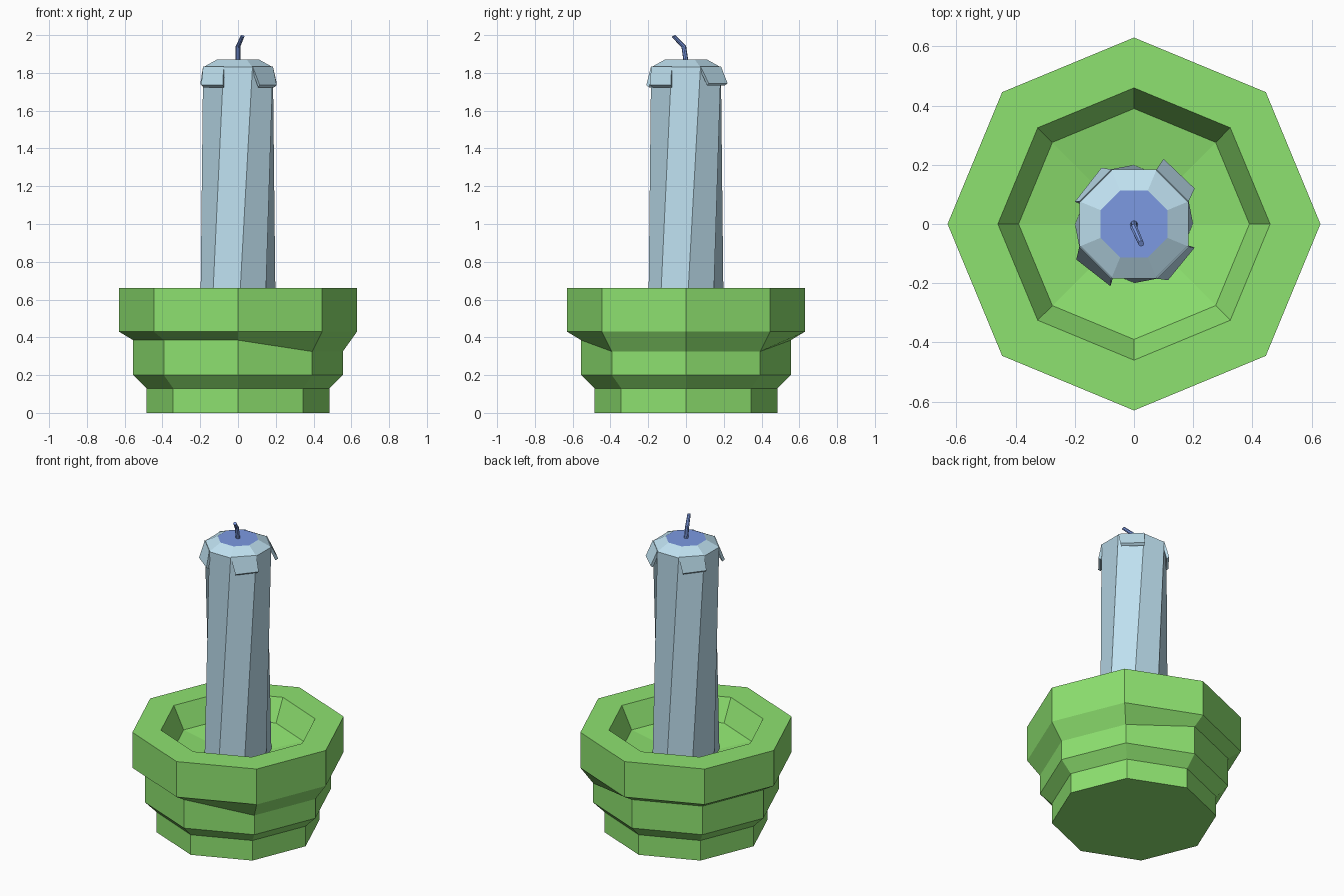
import bpy, bmesh
from math import cos, sin, pi, radians
from mathutils import Vector

if "Cube" in bpy.data.objects:
    bpy.data.objects.remove(bpy.data.objects["Cube"])


def material(name, rgb):
    m = bpy.data.materials.new(name)
    m.diffuse_color = (*rgb, 1)
    m.use_nodes = True
    m.node_tree.nodes["Principled BSDF"].inputs["Base Color"].default_value = m.diffuse_color
    return m


GREEN = material("green_glaze", (0.27, 0.76, 0.16))
WAX = material("pale_wax", (0.52, 0.75, 0.87))
BLUE = material("blue_wax", (0.20, 0.32, 0.76))


def octagon(r, z, turn=0.0):
    return [Vector((r * cos(i * pi / 4 + turn), r * sin(i * pi / 4 + turn), z)) for i in range(8)]


def loft(name, rings, mats, start_cap=True, end_cap=True, tip=None, end_mat=0):
    """Skin a stack of equal rings, closed with flat caps or a central tip."""
    bm = bmesh.new()
    loops = [[bm.verts.new(p) for p in ring] for ring in rings]
    n = len(loops[0])
    for a, b in zip(loops, loops[1:]):
        for i in range(n):
            j = (i + 1) % n
            bm.faces.new((a[i], a[j], b[j], b[i]))
    if start_cap:
        bm.faces.new(loops[0][::-1])
    if tip is not None:
        t = bm.verts.new(tip)
        for i in range(n):
            bm.faces.new((loops[-1][i], loops[-1][(i + 1) % n], t))
    elif end_cap:
        bm.faces.new(loops[-1]).material_index = end_mat
    bmesh.ops.recalc_face_normals(bm, faces=bm.faces)
    me = bpy.data.meshes.new(name)
    bm.to_mesh(me)
    bm.free()
    for m in mats:
        me.materials.append(m)
    ob = bpy.data.objects.new(name, me)
    bpy.context.collection.objects.link(ob)
    return ob


# Stepped holder with a shallow bowl; one step dips on the +x side
dip = octagon(0.555, 0.385)
for i in (7, 0, 1):
    dip[i].z = 0.325
loft("holder",
     [octagon(0.485, 0), octagon(0.485, 0.13), octagon(0.555, 0.20), dip,
      octagon(0.63, 0.43), octagon(0.63, 0.66), octagon(0.46, 0.66), octagon(0.39, 0.52)],
     [GREEN], tip=(0, 0, 0.45))

# Candle: slightly twisted octagonal column, bevelled shoulder, blue top
t = pi / 8
loft("candle",
     [octagon(0.20, 0.44), octagon(0.20, 1.83, t), octagon(0.122, 1.87, t)],
     [WAX, BLUE], end_mat=1)

# Wax drips hanging from the four diagonal shoulder faces
shoulder = octagon(0.20, 1.835, t)
drip_ends = [((0.205, 0.12), (0.10, 0.22), 1.745),
             ((-0.11, 0.19), (-0.20, 0.075), 1.74),
             ((-0.195, -0.12), (-0.08, -0.21), 1.735),
             ((0.115, -0.19), (0.205, -0.08), 1.735)]
for k, (p, q, z) in enumerate(drip_ends):
    a, b = shoulder[2 * k], shoulder[2 * k + 1]
    inset = Vector((0.93, 0.93, 1))
    lower_p, lower_q = Vector((*p, z)), Vector((*q, z))
    drop = Vector((0, 0, -0.012))
    top = [a, b, b * inset + drop, a * inset + drop]
    end = [lower_p, lower_q, lower_q * inset + drop, lower_p * inset + drop]
    loft(f"wax_drip_{k + 1}", [top, end], [WAX])

# Bent wick
wick_path = [(0, 0, 1.86, 0.013), (0.0, -0.012, 1.94, 0.012), (0.024, -0.066, 1.995, 0.010)]
rings = []
for i, (x, y, z, r) in enumerate(wick_path):
    lean = Vector((0.4, -0.9, 0)) * (0, 0.4, 0.5)[i]
    ring = []
    for v in octagon(r, 0)[::1]:
        ring.append(Vector((x, y, z)) + v - Vector((0, 0, v.dot(lean))))
    rings.append(ring)
loft("wick", rings, [BLUE])
